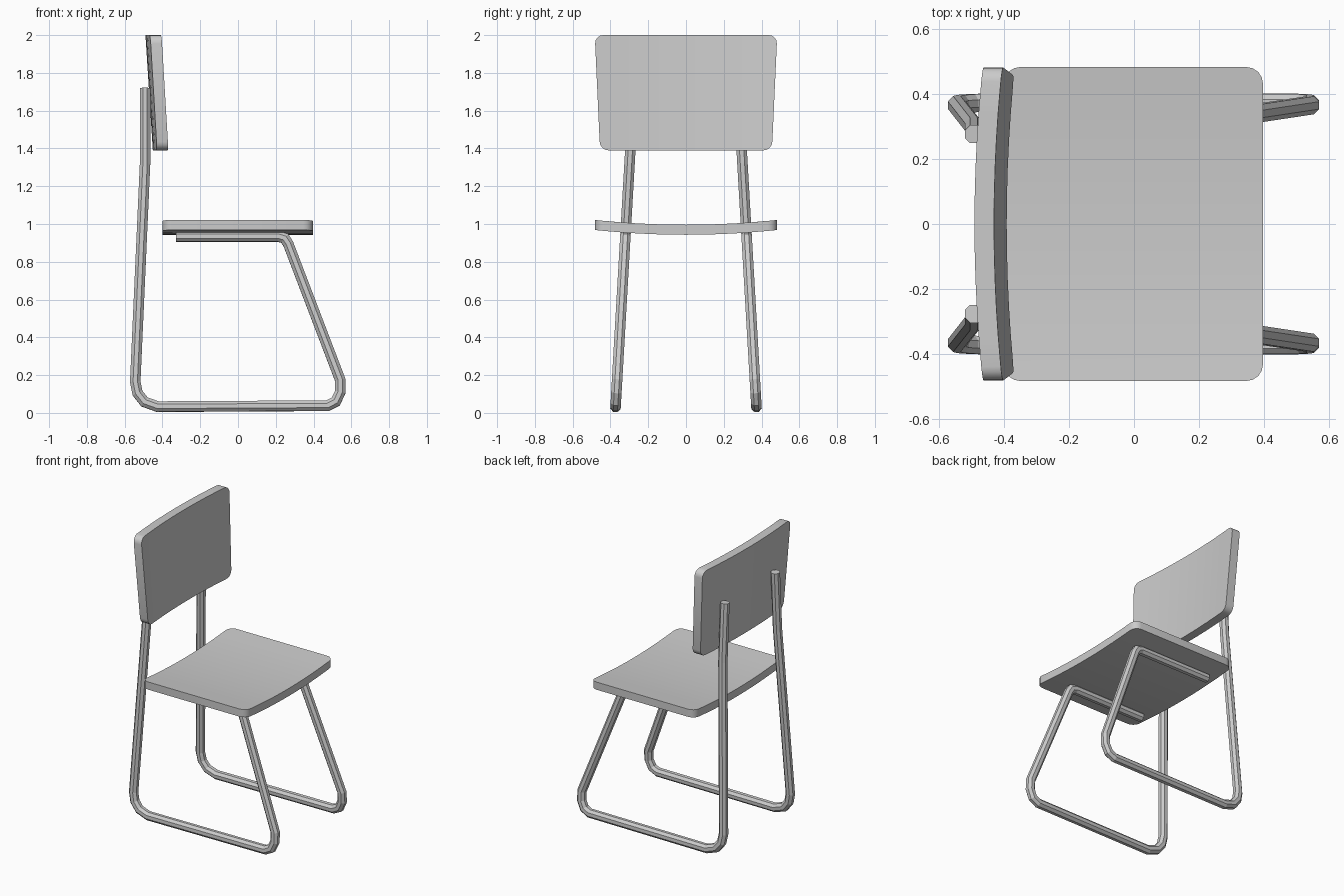
import bpy, bmesh, math
from mathutils import Vector

if "Cube" in bpy.data.objects:
    bpy.data.objects.remove(bpy.data.objects["Cube"])


def add_object(name, bm, smooth=False):
    bmesh.ops.recalc_face_normals(bm, faces=bm.faces)
    mesh = bpy.data.meshes.new(name)
    bm.to_mesh(mesh)
    bm.free()
    obj = bpy.data.objects.new(name, mesh)
    bpy.context.collection.objects.link(obj)
    if smooth:
        bpy.ops.object.select_all(action='DESELECT')
        obj.select_set(True)
        bpy.context.view_layer.objects.active = obj
        bpy.ops.object.shade_smooth_by_angle(angle=math.radians(25))
    return obj


def rounded_outline(corners, r, steps=4):
    """Round every corner of a convex polygon with a quadratic arc."""
    pts = []
    for i, c in enumerate(corners):
        c = Vector(c)
        a = c + (Vector(corners[i - 1]) - c).normalized() * r
        b = c + (Vector(corners[(i + 1) % len(corners)]) - c).normalized() * r
        w = math.sqrt(0.5)
        for k in range(steps + 1):
            t = k / steps
            q = (1 - t) ** 2, 2 * t * (1 - t) * w, t * t
            pts.append((a * q[0] + c * q[1] + b * q[2]) / sum(q))
    return pts


def slab(name, corners, r, thickness, place, strips=10):
    """Rounded board, cut into strips along y and bent by place(y, v, depth)."""
    bm = bmesh.new()
    bm.faces.new([bm.verts.new((p.x, p.y, 0)) for p in rounded_outline(corners, r)])
    for i in range(1, strips):
        y = -0.43 + 0.86 * i / strips
        bmesh.ops.bisect_plane(bm, geom=bm.verts[:] + bm.edges[:] + bm.faces[:],
                               plane_co=(y, 0, 0), plane_no=(1, 0, 0))
    ext = bmesh.ops.extrude_face_region(bm, geom=bm.faces[:], use_keep_orig=True)
    for v in ext["geom"]:
        if isinstance(v, bmesh.types.BMVert):
            v.co.z = thickness
    for v in bm.verts:
        v.co = place(*v.co)
    return add_object(name, bm, smooth=True)


def tube(name, pts, normal, r, sides=8):
    """Mitred tube along a path lying in the plane with the given normal."""
    bm = bmesh.new()
    rings = []
    for i, p in enumerate(pts):
        d0 = (p - pts[i - 1]).normalized() if i else (pts[1] - p).normalized()
        d1 = (pts[i + 1] - p).normalized() if i < len(pts) - 1 else d0
        t = (d0 + d1).normalized()
        side = normal.cross(t) / t.dot(d0)
        angles = [(k + 0.5) * math.tau / sides for k in range(sides)]
        rings.append([bm.verts.new(p + r * (math.cos(a) * side + math.sin(a) * normal))
                      for a in angles])
    for a, b in zip(rings, rings[1:]):
        for k in range(sides):
            n = (k + 1) % sides
            bm.faces.new((a[k], a[n], b[n], b[k]))
    bm.faces.new(rings[0])
    bm.faces.new(rings[-1])
    return add_object(name, bm)


# Seat: board dished across its width
slab("seat", [(-0.482, -0.40), (0.482, -0.40), (0.482, 0.396), (-0.482, 0.396)],
     0.05, 0.053,
     lambda y, x, d: Vector((x, y, 0.943 + 0.025 * (y / 0.48) ** 2 + d)))

# Backrest: tapered, curved and leaning board
slab("backrest", [(-0.455, 1.39), (0.455, 1.39), (0.483, 2.0), (-0.483, 2.0)],
     0.045, 0.06,
     lambda y, z, d: Vector((-0.49 + 0.039 * (2 - z) / 0.61
                             + 0.025 * (y / 0.48) ** 2 + d, y, z)))

# Side frame: one bent tube in a slightly inclined plane, mirrored
SLOPE = 0.0575
profile = [(-0.492, 1.72), (-0.492, 1.32), (-0.544, 0.165), (-0.532, 0.105),
           (-0.495, 0.058), (-0.425, 0.033), (0.475, 0.038), (0.518, 0.06),
           (0.541, 0.11), (0.541, 0.175), (0.266, 0.895), (0.247, 0.924),
           (0.215, 0.934), (-0.327, 0.934)]
path = [Vector((x, 0.373 - SLOPE * (z - 0.03), z)) for x, z in profile]
frame = tube("side_frame", path, Vector((0, 1, SLOPE)).normalized(), 0.03)
mirror = frame.modifiers.new("mirror", 'MIRROR')
mirror.use_axis = (False, True, False)
